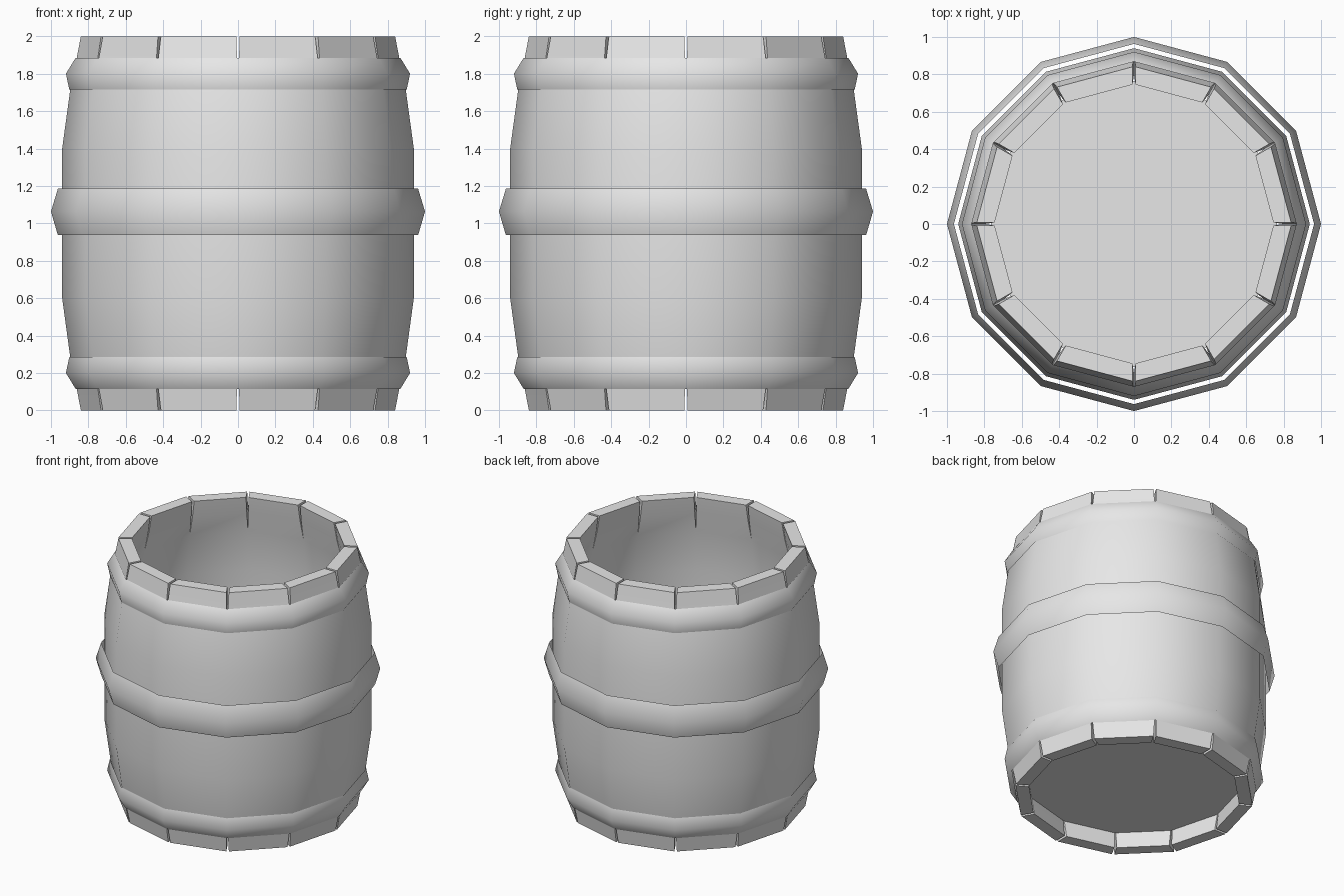
import bpy, bmesh, math

SIDES = 12
cube = bpy.data.objects.get("Cube")
if cube:
    bpy.data.objects.remove(cube, do_unlink=True)

grey = bpy.data.materials.new("light grey")
grey.use_nodes = True
colour = (0.8, 0.8, 0.8, 1)
grey.diffuse_color = colour
grey.node_tree.nodes["Principled BSDF"].inputs["Base Color"].default_value = colour


def finish(name, bm, angle=40):
    mesh = bpy.data.meshes.new(name)
    bm.to_mesh(mesh)
    bm.free()
    mesh.materials.append(grey)
    obj = bpy.data.objects.new(name, mesh)
    bpy.context.collection.objects.link(obj)
    bpy.ops.object.select_all(action='DESELECT')
    obj.select_set(True)
    bpy.context.view_layer.objects.active = obj
    bpy.ops.object.shade_smooth_by_angle(angle=math.radians(angle))
    return obj


def corner(i, r, z, shift=0.0):
    """Point on a polygon corner, slid sideways by shift."""
    a = 2 * math.pi * i / SIDES
    return (r * math.cos(a) - shift * math.sin(a),
            r * math.sin(a) + shift * math.cos(a), z)


def hoop(name, profile):
    bm = bmesh.new()
    rings = [[bm.verts.new(corner(i, r, z)) for i in range(SIDES)] for r, z in profile]
    for low, high in zip(rings, rings[1:]):
        for i in range(SIDES):
            j = (i + 1) % SIDES
            bm.faces.new((low[i], low[j], high[j], high[i]))
    finish(name, bm, 60)


# Staves: outer radius, inner radius, height, half gap between neighbours
half = [(0.84, 0.745, 0.0, 0.009), (0.865, 0.765, 0.13, 0.005),
        (0.897, 0.80, 0.285, 0.0), (0.94, 0.84, 0.6, 0.0)]
levels = half + [(o, n, 2 - z, g) for o, n, z, g in reversed(half)]

bm = bmesh.new()
for i in range(SIDES):
    rows = []
    for o, n, z, g in levels:
        rows.append([bm.verts.new(p) for p in (
            corner(i, o, z, g), corner(i + 1, o, z, -g),
            corner(i + 1, n, z, -g), corner(i, n, z, g))])
    bm.faces.new(rows[0][::-1])
    bm.faces.new(rows[-1])
    for k, (low, high) in enumerate(zip(rows, rows[1:])):
        open_gap = levels[k][3] + levels[k + 1][3] > 0
        for s in range(4):
            if s % 2 == 0 or open_gap:
                t = (s + 1) % 4
                bm.faces.new((low[s], low[t], high[t], high[s]))
bmesh.ops.remove_doubles(bm, verts=bm.verts, dist=0.0005)
finish("staves", bm)

# Floor disc set above the bottom rim
bm = bmesh.new()
bm.faces.new([bm.verts.new(corner(i, 0.765, 0.13)) for i in range(SIDES)])
finish("floor", bm)

# Hoops: open bands around the staves
end_band = [(0.868, 0.115), (0.92, 0.2), (0.902, 0.285)]
hoop("lower_hoop", end_band)
hoop("upper_hoop", [(r, 2 - z) for r, z in reversed(end_band)])
hoop("middle_hoop", [(0.963, 0.937), (1.0, 1.063), (0.963, 1.185)])
